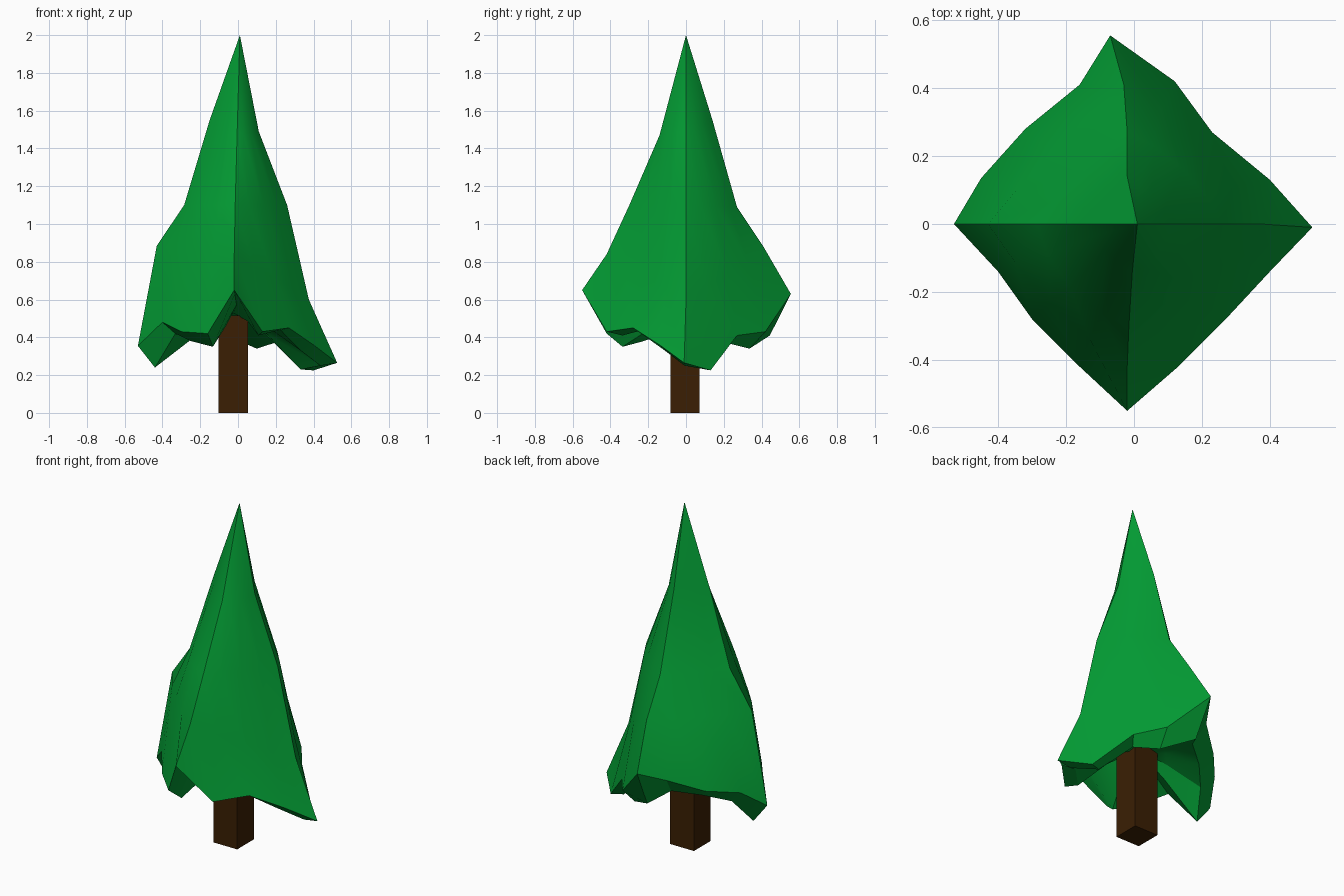
import bpy, bmesh
from mathutils import Vector

if "Cube" in bpy.data.objects:
    bpy.data.objects.remove(bpy.data.objects["Cube"])


def material(name, rgb):
    m = bpy.data.materials.new(name)
    m.diffuse_color = (*rgb, 1)
    m.use_nodes = True
    m.node_tree.nodes["Principled BSDF"].inputs["Base Color"].default_value = m.diffuse_color
    return m


def make_object(name, bm, mat):
    bmesh.ops.recalc_face_normals(bm, faces=bm.faces[:])
    me = bpy.data.meshes.new(name)
    bm.to_mesh(me)
    bm.free()
    me.materials.append(mat)
    ob = bpy.data.objects.new(name, me)
    bpy.context.collection.objects.link(ob)
    return ob


green = material("leaf green", (0.001, 0.33, 0.034))
brown = material("bark brown", (0.043, 0.0135, 0.001))

# trunk: square post set slightly off centre
bm = bmesh.new()
bmesh.ops.create_cube(bm, size=1)
for v in bm.verts:
    v.co = Vector((v.co.x * 0.155 - 0.025, v.co.y * 0.155 - 0.005, (v.co.z + 0.5) * 0.515))
make_object("trunk", bm, brown)

# foliage: four ridges (+x, +y, -x, -y) give square rings, four spans per side;
# the last four numbers are how far the middle of each side bulges out
levels = [
    ([(0.11, 0, 1.49), (-0.02, 0.14, 1.55), (-0.15, 0, 1.55), (-0.005, -0.14, 1.47)],
     (1.15, 1.0, 1.1, 1.3)),
    ([(0.26, 0, 1.10), (-0.02, 0.27, 1.09), (-0.285, 0, 1.10), (-0.015, -0.30, 1.10)],
     (1.2, 1.05, 1.25, 1.1)),
    ([(0.375, 0, 0.60), (-0.03, 0.41, 0.88), (-0.43, 0, 0.885), (-0.02, -0.42, 0.84)],
     (1.08, 1.05, 1.1, 1.05)),
]
rings = []
for corners, bulge in levels:
    ring = []
    for i in range(4):
        a, b = Vector(corners[i]), Vector(corners[(i + 1) % 4])
        for k in range(4):
            p = a.lerp(b, k / 4)
            s = 1 + (bulge[i] - 1) * (0, 0.7, 1, 0.7)[k]
            ring.append(Vector((p.x * s, p.y * s, p.z)))
    rings.append(ring)

# ragged widest ring, anticlockwise from +x
hem = [Vector(p) for p in (
    (0.525, -0.01, 0.265), (0.40, 0.13, 0.225), (0.23, 0.27, 0.41), (0.12, 0.42, 0.43),
    (-0.07, 0.555, 0.63), (-0.16, 0.41, 0.56), (-0.32, 0.28, 0.49), (-0.45, 0.135, 0.46),
    (-0.53, 0.0, 0.355), (-0.40, -0.14, 0.48), (-0.30, -0.28, 0.43), (-0.16, -0.42, 0.42),
    (-0.02, -0.55, 0.65), (0.13, -0.42, 0.43), (0.27, -0.28, 0.45), (0.40, -0.14, 0.36))]
rings.append(hem)

# lower lip folding inwards
lip_z = (0.25, 0.23, 0.37, 0.34, 0.41, 0.46, 0.43, 0.38,
         0.24, 0.42, 0.38, 0.35, 0.63, 0.41, 0.44, 0.33)
rings.append([Vector((p.x * 0.83, p.y * 0.8, z)) for p, z in zip(hem, lip_z)])
# hollow underside
rings.append([Vector((p.x * 0.4, p.y * 0.4, 0.32 + 0.4 * z)) for p, z in zip(hem, lip_z)])

bm = bmesh.new()
vr = [[bm.verts.new(p) for p in r] for r in rings]
tip = bm.verts.new((0.01, 0, 2.0))
core = bm.verts.new((-0.025, 0, 0.53))
for i in range(16):
    j = (i + 1) % 16
    bm.faces.new((tip, vr[0][i], vr[0][j]))
    bm.faces.new((core, vr[-1][j], vr[-1][i]))
    for up, lo in zip(vr, vr[1:]):
        bm.faces.new((up[i], lo[i], lo[j], up[j]))
foliage = make_object("foliage", bm, green)

bpy.ops.object.select_all(action='DESELECT')
foliage.select_set(True)
bpy.context.view_layer.objects.active = foliage
bpy.ops.object.shade_smooth_by_angle()
